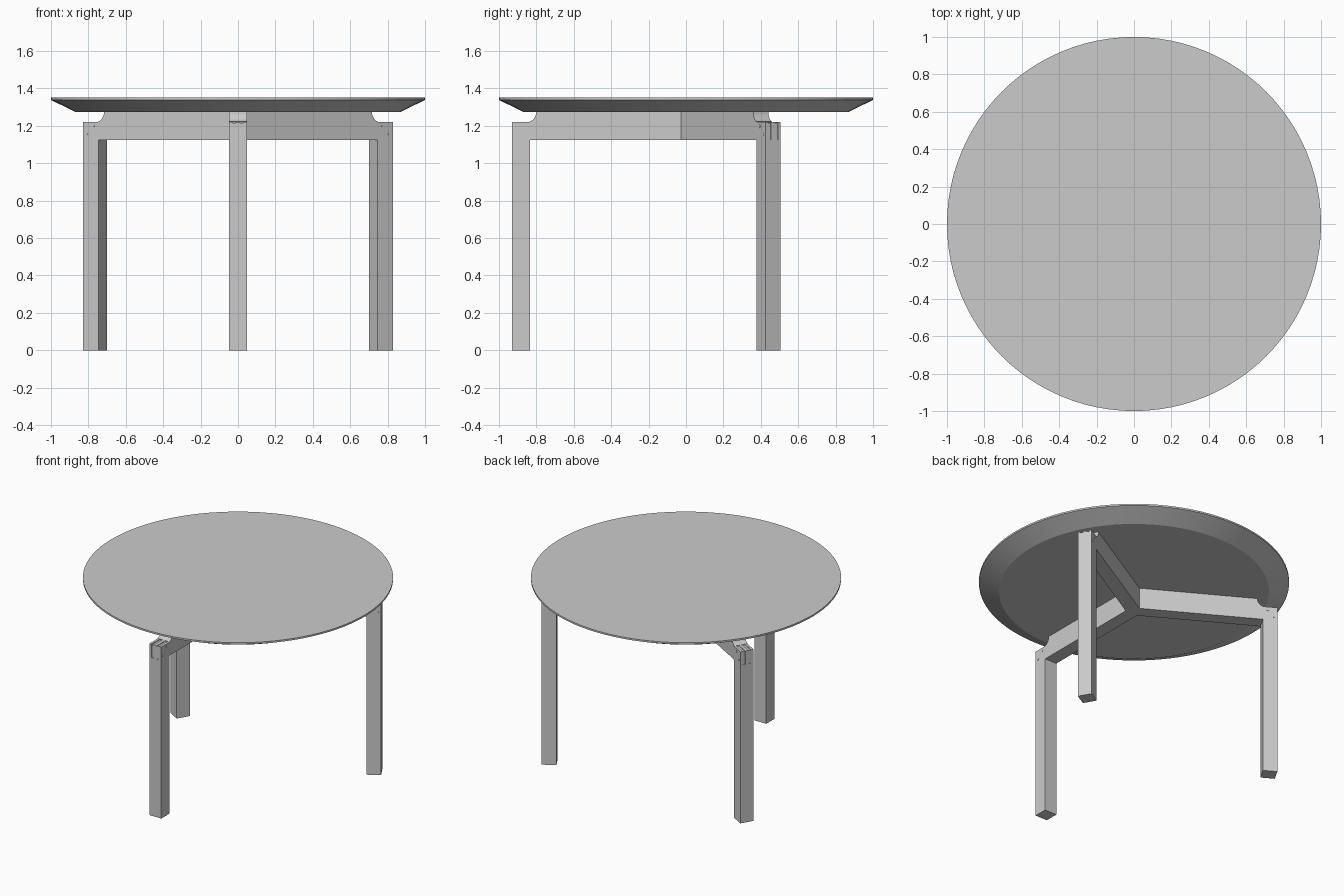
import bpy, bmesh
from math import radians, sin, cos, pi, tan
from mathutils import Matrix, Vector

if "Cube" in bpy.data.objects:
    bpy.data.objects.remove(bpy.data.objects["Cube"])

grey = bpy.data.materials.new("plain grey")
grey.use_nodes = True
grey.diffuse_color = (0.6, 0.6, 0.6, 1)
grey.node_tree.nodes["Principled BSDF"].inputs["Base Color"].default_value = grey.diffuse_color

HALF = 0.047                 # half width of legs and beams
INNER, OUTER = 0.835, 0.93   # radial extent of a leg
LOW, JOINT, HIGH = 1.125, 1.22, 1.275


def finish(bm, name, angle=None):
    bmesh.ops.recalc_face_normals(bm, faces=bm.faces)
    mesh = bpy.data.meshes.new(name)
    bm.to_mesh(mesh)
    bm.free()
    mesh.materials.append(grey)
    obj = bpy.data.objects.new(name, mesh)
    bpy.context.collection.objects.link(obj)
    if angle is not None:
        obj.rotation_euler.z = angle
    return obj


def slab(bm, profile, y0, y1):
    """Extrude a radial (x, z) profile sideways from y0 to y1."""
    face = bm.faces.new([bm.verts.new((x, y0, z)) for x, z in profile])
    moved = bmesh.ops.extrude_face_region(bm, geom=[face])["geom"]
    bmesh.ops.translate(bm, vec=(0, y1 - y0, 0),
                        verts=[v for v in moved if isinstance(v, bmesh.types.BMVert)])


def box(bm, x0, x1, y0, y1, z0, z1):
    slab(bm, [(x0, z0), (x1, z0), (x1, z1), (x0, z1)], y0, y1)


# Round top with an underside bevelled towards the rim
bm = bmesh.new()
rings = []
for radius, z in ((0.87, HIGH), (1.0, 1.338), (1.0, 1.35)):
    ring = bmesh.ops.create_circle(bm, segments=96, radius=radius,
                                   matrix=Matrix.Translation((0, 0, z)))["verts"]
    rings.append(ring)
for a, b in zip(rings, rings[1:]):
    for i in range(len(a)):
        j = (i + 1) % len(a)
        bm.faces.new((a[i], a[j], b[j], b[i]))
bm.faces.new(rings[0])
bm.faces.new(rings[-1])
top = finish(bm, "table_top")
bpy.context.view_layer.objects.active = top
top.select_set(True)
bpy.ops.object.shade_smooth_by_angle(angle=radians(20))
top.select_set(False)

# Concave shoulder between the low joint and the full-height beam
shoulder = [(0.80 + 0.05 * (1 - cos(t)), HIGH - 0.055 * sin(t))
            for t in (pi / 2 * i / 6 for i in range(7))]

for number, degrees in enumerate((-90, 30, 150), 1):
    angle = radians(degrees)

    # Leg with two tenons rising into the joint
    bm = bmesh.new()
    box(bm, INNER, OUTER, -HALF, HALF, 0, LOW)
    for y0 in (-0.03, 0.012):
        box(bm, INNER, OUTER - 0.005, y0, y0 + 0.018, LOW, JOINT - 0.005)
    finish(bm, f"leg_{number}", angle)

    # Beam, mitred in the middle where the three meet
    bm = bmesh.new()
    slab(bm, [(-0.1, LOW), (INNER, LOW), (INNER, JOINT)] + shoulder[-2::-1]
         + [(-0.1, HIGH)], -HALF, HALF)
    for side in (-1, 1):
        normal = Vector((sin(pi / 3), side * cos(pi / 3), 0))
        geom = bm.verts[:] + bm.edges[:] + bm.faces[:]
        bmesh.ops.bisect_plane(bm, geom=geom, plane_co=(0, 0, 0),
                               plane_no=normal, clear_inner=True)
    # Three fingers interlocking with the tenons
    for y0, y1 in ((-HALF, -0.03), (-0.012, 0.012), (0.03, HALF)):
        box(bm, INNER, OUTER, y0, y1, LOW, JOINT)
    finish(bm, f"beam_{number}", angle)

    # Two round pegs through the joint
    bm = bmesh.new()
    for x, z in ((0.908, 1.155), (0.868, 1.198)):
        bmesh.ops.create_cone(bm, cap_ends=True, segments=16, radius1=0.009,
                              radius2=0.009, depth=2 * HALF + 0.004,
                              matrix=Matrix.Translation((x, 0, z)) @ Matrix.Rotation(pi / 2, 4, 'X'))
    finish(bm, f"pegs_{number}", angle)
